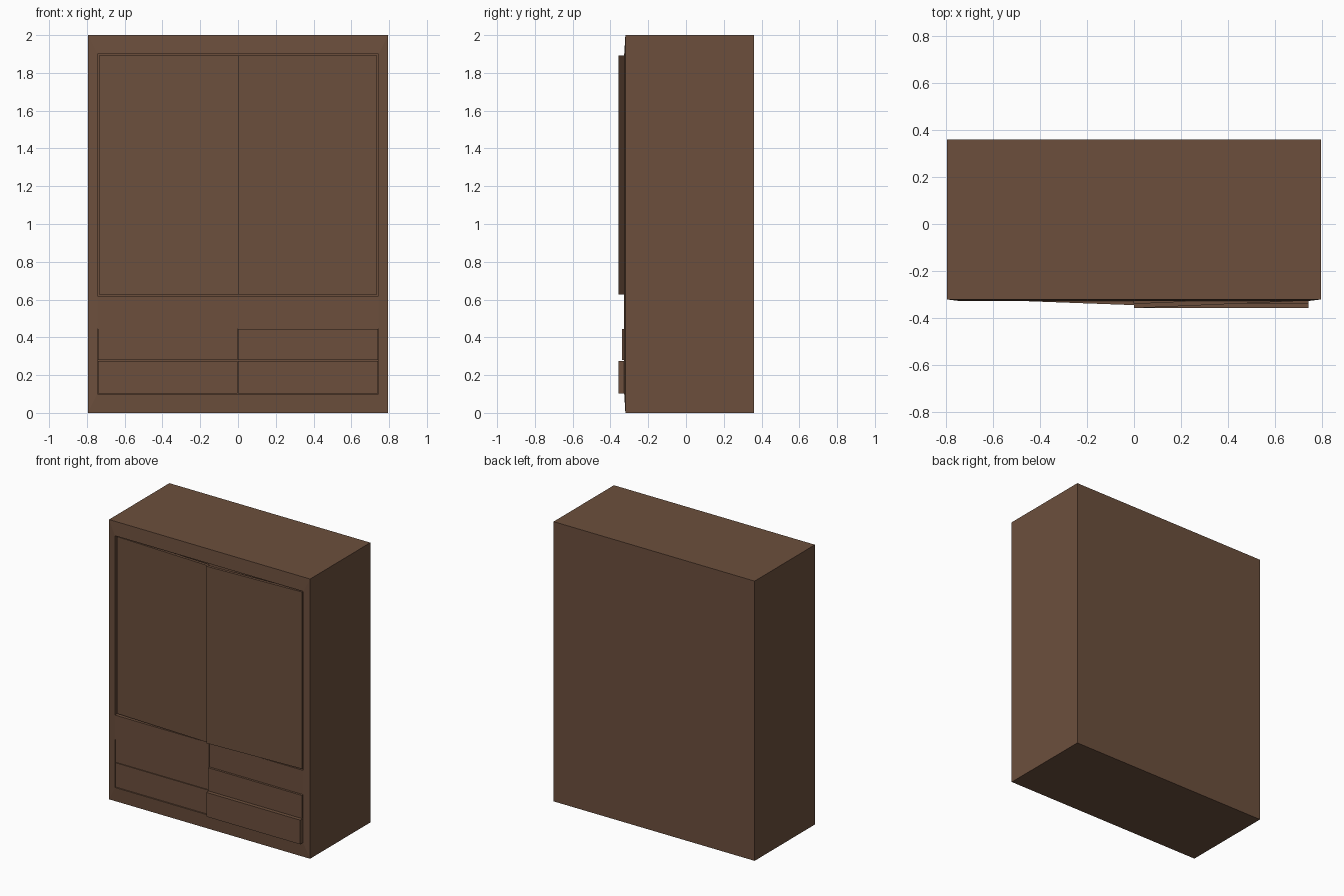
import bpy, bmesh
from mathutils import Vector

cube = bpy.data.objects.get("Cube")
if cube:
    bpy.data.objects.remove(cube, do_unlink=True)

wood = bpy.data.materials.new("brown_wood")
wood.use_nodes = True
COLOUR = (0.15, 0.078, 0.046, 1)
wood.diffuse_color = COLOUR
wood.node_tree.nodes["Principled BSDF"].inputs["Base Color"].default_value = COLOUR

W, BACK, FRONT, LIP, RECESS = 0.795, 0.36, -0.321, -0.327, -0.30
OPEN_X, OPEN_LOW, OPEN_HIGH = 0.745, 0.1, 1.9


def finish(name, bm):
    bmesh.ops.recalc_face_normals(bm, faces=bm.faces)
    mesh = bpy.data.meshes.new(name)
    bm.to_mesh(mesh)
    bm.free()
    mesh.materials.append(wood)
    obj = bpy.data.objects.new(name, mesh)
    bpy.context.collection.objects.link(obj)
    return obj


def prism(name, plan, low, high):
    """Extrude a plan outline, given as (x, y) points, from low to high."""
    bm = bmesh.new()
    face = bm.faces.new([bm.verts.new((x, y, low)) for x, y in plan])
    top = bmesh.ops.extrude_face_region(bm, geom=[face])["geom"]
    verts = [v for v in top if isinstance(v, bmesh.types.BMVert)]
    bmesh.ops.translate(bm, verts=verts, vec=Vector((0, 0, high - low)))
    return finish(name, bm)


def panel(name, x0, x1, low, high, front):
    back = RECESS + 0.01
    return prism(name, [(x0, front), (x1, front), (x1, back), (x0, back)], low, high)


# Cabinet: rings from the back, over the slightly raised frame, into the recess
bm = bmesh.new()
outer = (W, 0, 2)
inner = (OPEN_X, OPEN_LOW, OPEN_HIGH)
rings = []
for (x, low, high), y in ((outer, BACK), (outer, FRONT), (inner, LIP), (inner, RECESS)):
    corners = ((-x, low), (x, low), (x, high), (-x, high))
    rings.append([bm.verts.new((cx, y, cz)) for cx, cz in corners])
for a, b in zip(rings, rings[1:]):
    for i in range(4):
        j = (i + 1) % 4
        bm.faces.new((a[i], a[j], b[j], b[i]))
bm.faces.new(rings[0])
bm.faces.new(rings[-1])
finish("cabinet", bm)

# Doors, each slightly ajar and hinged at its outer edge
for name, side, hinge, tip in (("right_door", -1, -0.318, -0.345),
                               ("left_door", 1, -0.326, -0.358)):
    edge = side * 0.735
    plan = [(edge, hinge), (0, tip), (0, tip + 0.02), (edge, hinge + 0.02)]
    prism(name, plan, 0.628, 1.893)

# Rail below the doors and the shallow panels beside the open drawers
panel("right_rail", -OPEN_X, 0, 0.445, 0.618, LIP)
panel("left_rail", 0, OPEN_X, 0.445, 0.618, LIP + 0.004)

# Drawers: one closed pair, one pair pulled out by different amounts
for name, x0, x1, upper, lower in (("right", -0.742, -0.002, -0.323, -0.323),
                                   ("left", 0, 0.742, -0.338, -0.358)):
    panel(name + "_upper_drawer", x0, x1, 0.28, 0.445, upper)
    panel(name + "_lower_drawer", x0, x1, 0.103, 0.276, lower)
